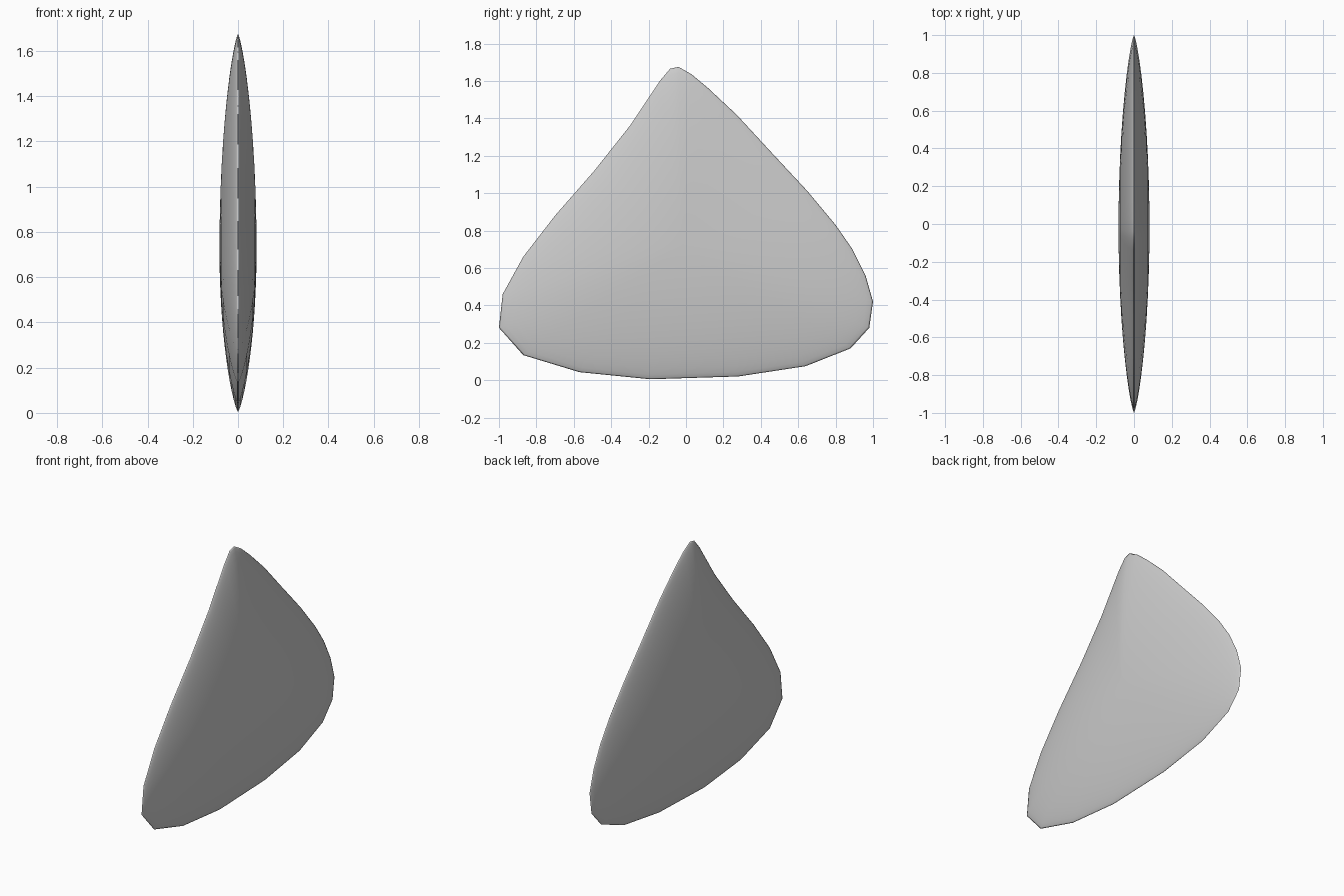
import bpy, bmesh, math

cube = bpy.data.objects.get("Cube")
if cube:
    bpy.data.objects.remove(cube)

grey = bpy.data.materials.new("light grey")
grey.use_nodes = True
colour = (0.6, 0.6, 0.6, 1)
grey.diffuse_color = colour
grey.node_tree.nodes["Principled BSDF"].inputs["Base Color"].default_value = colour

# Rounded triangular outline (y, z), clockwise from the tip
outline = [(-0.04, 1.675), (0.03, 1.635), (0.12, 1.56), (0.27, 1.42), (0.45, 1.225),
           (0.65, 1.01), (0.8, 0.83), (0.89, 0.7), (0.96, 0.56), (1, 0.42),
           (0.98, 0.28), (0.88, 0.17), (0.64, 0.075), (0.28, 0.02), (-0.19, 0.005),
           (-0.57, 0.043), (-0.87, 0.134), (-1, 0.28), (-0.98, 0.46), (-0.87, 0.66),
           (-0.7, 0.88), (-0.49, 1.12), (-0.3, 1.36), (-0.14, 1.6), (-0.085, 1.665)]
HALF, CY, CZ, RINGS = 0.082, -0.02, 0.72, 12


def bridge(bm, a, b):
    for i in range(len(a)):
        j = (i + 1) % len(a)
        bm.faces.new((a[i], a[j], b[j], b[i]))


# Lens-like body: shared rim, and domed rings shrinking to a centre on each side
bm = bmesh.new()
rim = [bm.verts.new((0, y, z)) for y, z in outline]
for side in (-1, 1):
    previous = rim
    for k in range(1, RINGS):
        s = math.cos(k / RINGS * math.pi / 2)
        x = side * HALF * (1 - s * s) ** 0.75
        ring = [bm.verts.new((x, CY + (y - CY) * s, CZ + (z - CZ) * s)) for y, z in outline]
        bridge(bm, previous, ring)
        previous = ring
    centre = bm.verts.new((side * HALF, CY, CZ))
    for i in range(len(previous)):
        bm.faces.new((previous[i], previous[(i + 1) % len(previous)], centre))
bmesh.ops.recalc_face_normals(bm, faces=bm.faces)
for face in bm.faces:
    face.smooth = True

mesh = bpy.data.meshes.new("rounded_triangle_body")
bm.to_mesh(mesh)
bm.free()
mesh.materials.append(grey)
body = bpy.data.objects.new("rounded_triangle_body", mesh)
bpy.context.collection.objects.link(body)
